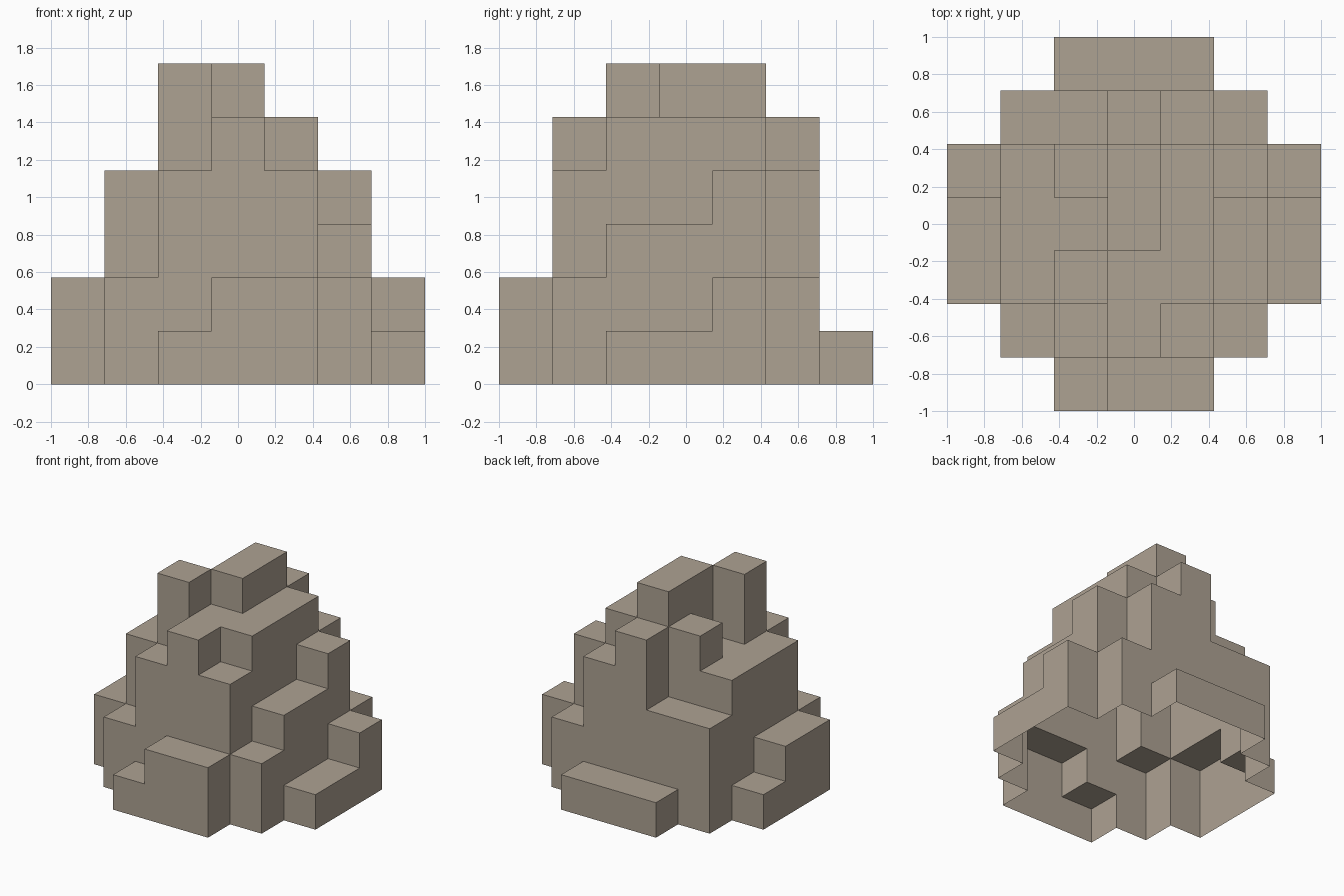
import bpy, bmesh

if "Cube" in bpy.data.objects:
    bpy.data.objects.remove(bpy.data.objects["Cube"])

CELL = 2 / 7

# Block heights, rows from front (-y) to back (+y), columns left to right
HEIGHTS = ["0012200",
           "0245420",
           "2465531",
           "2446531",
           "1456542",
           "0335420",
           "0011100"]


def height(i, j):
    return int(HEIGHTS[j][i]) if 0 <= i < 7 and 0 <= j < 7 else 0


bm = bmesh.new()


def quad(*corners):
    bm.faces.new([bm.verts.new((x * CELL - 1, y * CELL - 1, z * CELL))
                  for x, y, z in corners])


for j in range(7):
    for i in range(7):
        h = height(i, j)
        if not h:
            continue
        # Top of the column
        quad((i, j, h), (i + 1, j, h), (i + 1, j + 1, h), (i, j + 1, h))
        # Exposed walls above each neighbour; the underside stays open
        sides = [((0, -1), (i, j), (i + 1, j)),
                 ((1, 0), (i + 1, j), (i + 1, j + 1)),
                 ((0, 1), (i + 1, j + 1), (i, j + 1)),
                 ((-1, 0), (i, j + 1), (i, j))]
        for (dx, dy), a, b in sides:
            for k in range(height(i + dx, j + dy), h):
                quad((*a, k), (*b, k), (*b, k + 1), (*a, k + 1))

bmesh.ops.remove_doubles(bm, verts=bm.verts, dist=0.001)
mesh = bpy.data.meshes.new("block_mound")
bm.to_mesh(mesh)
bm.free()

# Stone-brown colour
stone = bpy.data.materials.new("stone")
stone.diffuse_color = (0.42, 0.36, 0.29, 1)
stone.use_nodes = True
stone.node_tree.nodes["Principled BSDF"].inputs["Base Color"].default_value = stone.diffuse_color
mesh.materials.append(stone)

mound = bpy.data.objects.new("block_mound", mesh)
bpy.context.collection.objects.link(mound)
